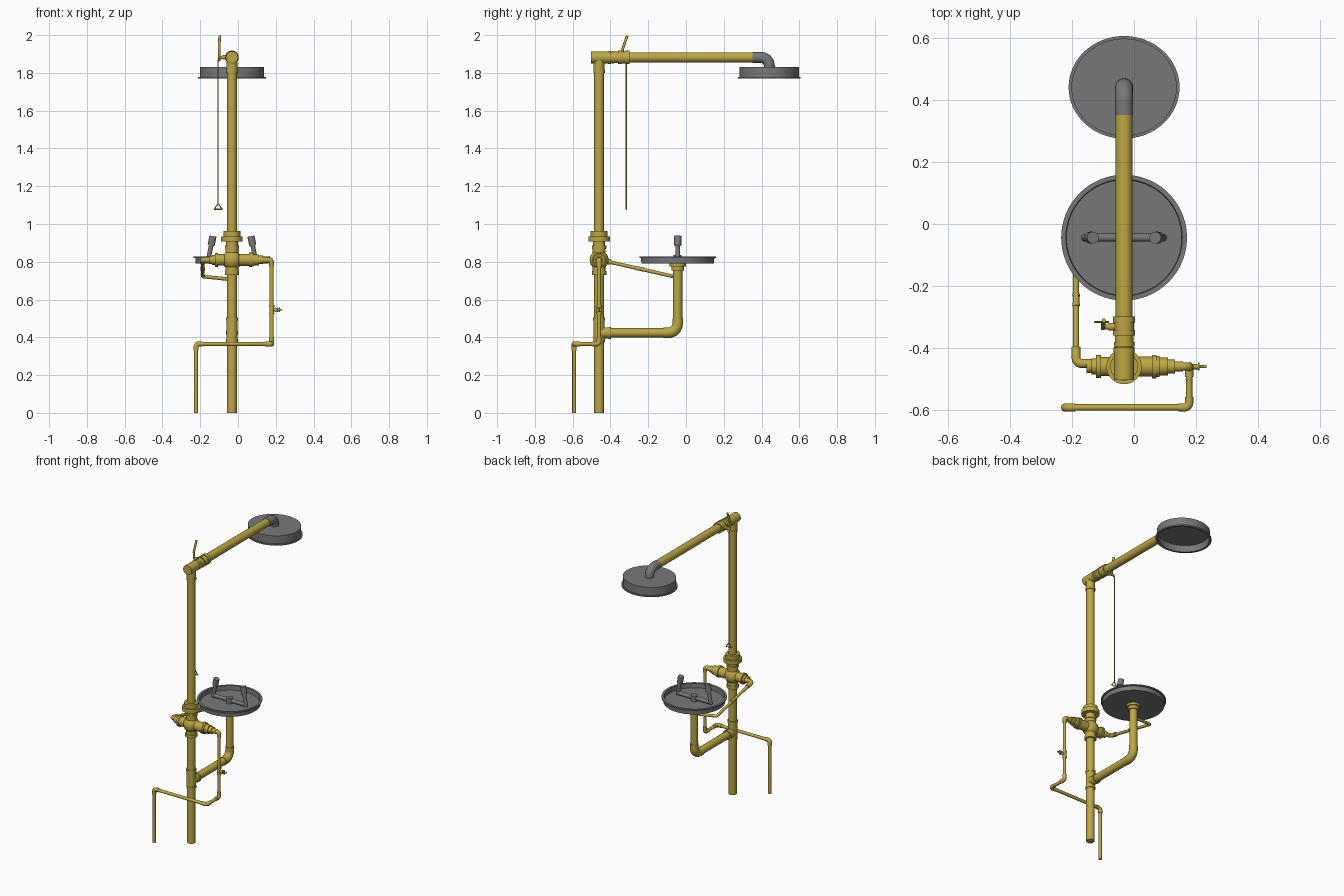
import bpy, bmesh, math
from mathutils import Vector

if "Cube" in bpy.data.objects:
    bpy.data.objects.remove(bpy.data.objects["Cube"])

yellow = bpy.data.materials.new("yellow_paint")
yellow.diffuse_color = (0.50, 0.39, 0.055, 1)
yellow.use_nodes = True
yellow.node_tree.nodes["Principled BSDF"].inputs["Base Color"].default_value = yellow.diffuse_color
grey = bpy.data.materials.new("dark_grey")
grey.diffuse_color = (0.19, 0.19, 0.19, 1)
grey.use_nodes = True
grey.node_tree.nodes["Principled BSDF"].inputs["Base Color"].default_value = grey.diffuse_color
X, Y, Z = (1, 0, 0), (0, 1, 0), (0, 0, 1)
PX, PY = -0.032, -0.46      # main post position
BY, HY = -0.044, 0.441      # bowl and shower head centres
ARM = 1.882                 # height of the shower arm


def finish(obj, mat):
    obj.data.materials.append(mat)
    bpy.ops.object.select_all(action='DESELECT')
    obj.select_set(True)
    bpy.context.view_layer.objects.active = obj
    bpy.ops.object.shade_smooth_by_angle(angle=math.radians(35))
    return obj


def lathe(name, origin, axis, profile, mat=yellow, n=32, squash=1.0):
    """Revolve (distance along axis, radius) points; both ends are closed."""
    bm = bmesh.new()
    rot = Vector(Z).rotation_difference(Vector(axis))
    rings = []
    for t, r in profile:
        rings.append([bm.verts.new(rot @ Vector((r * math.cos(2 * math.pi * i / n),
                      squash * r * math.sin(2 * math.pi * i / n), t)) + Vector(origin)) for i in range(n)])
    for a, b in zip(rings, rings[1:]):
        for i in range(n):
            j = (i + 1) % n
            bm.faces.new((a[i], a[j], b[j], b[i]))
    for ring, (t, r) in ((rings[0], profile[0]), (rings[-1], profile[-1])):
        if r > 0:
            bm.faces.new(ring)
    bmesh.ops.remove_doubles(bm, verts=bm.verts, dist=1e-5)
    bmesh.ops.recalc_face_normals(bm, faces=bm.faces)
    me = bpy.data.meshes.new(name)
    bm.to_mesh(me)
    bm.free()
    obj = bpy.data.objects.new(name, me)
    bpy.context.collection.objects.link(obj)
    return finish(obj, mat)


def steps(name, origin, axis, bands, mat=yellow):
    """Stepped fitting from (start, end, radius) bands."""
    return lathe(name, origin, axis, [p for a, b, r in bands for p in ((a, r), (b, r))], mat)


def tube(name, points, radius, bend=0.0, mat=yellow, res=6):
    """Round pipe through points with circular bends at the corners."""
    pts = [Vector(p) for p in points]
    path = [pts[0]]
    for a, p, b in zip(pts, pts[1:], pts[2:]):
        u, v = (a - p).normalized(), (b - p).normalized()
        half = u.angle(v) / 2
        if bend == 0:
            path.append(p)
            continue
        c = p + (u + v).normalized() * bend / math.sin(half)
        t = bend / math.tan(half)
        s, e = (p + u * t - c).normalized(), (p + v * t - c).normalized()
        path += [c + s.slerp(e, k / 8) * bend for k in range(9)]
    path.append(pts[-1])
    cu = bpy.data.curves.new(name, 'CURVE')
    cu.dimensions = '3D'
    cu.bevel_depth, cu.bevel_resolution, cu.use_fill_caps = radius, res, True
    sp = cu.splines.new('POLY')
    sp.points.add(len(path) - 1)
    for q, p in zip(sp.points, path):
        q.co = (*p, 1)
    obj = bpy.data.objects.new(name, cu)
    bpy.context.collection.objects.link(obj)
    bpy.ops.object.select_all(action='DESELECT')
    obj.select_set(True)
    bpy.context.view_layer.objects.active = obj
    bpy.ops.object.convert(target='MESH')
    return finish(bpy.context.view_layer.objects.active, mat)


# Main post, with lower tee, cross, union and top tee
steps("main_post", (PX, PY, 0), Z, [(0, 1.885, 0.026)])
steps("lower_tee", (PX, PY, 0), Z, [(0.375, 0.39, 0.031), (0.39, 0.49, 0.029), (0.49, 0.505, 0.032)])
steps("post_union", (PX, PY, 0), Z, [(0.73, 0.75, 0.038), (0.75, 0.87, 0.034), (0.87, 0.885, 0.038),
      (0.885, 0.908, 0.032), (0.908, 0.935, 0.057), (0.935, 0.962, 0.045)])
steps("top_tee_neck", (PX, PY, 0), Z, [(1.80, 1.815, 0.031), (1.815, ARM, 0.029)])
steps("top_tee", (PX, -0.503, ARM), Y, [(0, 0.09, 0.032), (0.09, 0.105, 0.034)])
lathe("cross_body", (PX, PY, 0.81), Z, [(0.052 * math.sin(a), 0.05 * math.cos(a))
      for a in [math.radians(d) for d in range(-60, 61, 15)]])

# Side outlets of the cross
steps("left_outlet", (PX, PY, 0.81), (-1, 0, 0), [(0, 0.075, 0.031), (0.075, 0.09, 0.037),
      (0.09, 0.105, 0.026), (0.105, 0.122, 0.021)])
steps("right_outlet", (PX, PY, 0.81), X, [(0, 0.09, 0.032), (0.09, 0.105, 0.038), (0.105, 0.115, 0.034),
      (0.115, 0.142, 0.029), (0.142, 0.165, 0.022), (0.165, 0.19, 0.016)])

# Shower arm and its pull valve
steps("shower_arm", (PX, -0.42, ARM), Y, [(0, 0.775, 0.027)])
steps("shower_valve", (PX, 0, ARM), Y, [(-0.395, -0.38, 0.033), (-0.38, -0.36, 0.03),
      (-0.36, -0.342, 0.036), (-0.342, -0.32, 0.032), (-0.32, -0.298, 0.036)])
steps("valve_stem", (PX, -0.332, ARM), (-1, 0, 0), [(0, 0.05, 0.012), (0.05, 0.072, 0.008)])
tube("valve_lever", [(-0.1, -0.315, 1.866), (-0.1, -0.334, 1.885), (-0.1, -0.336, 1.925),
     (-0.097, -0.311, 1.997)], 0.007)
tube("pull_rod", [(-0.105, -0.316, 1.87), (-0.105, -0.316, 1.105)], 0.003, res=2)
corners = [(-0.105, -0.316, 1.108), (-0.127, -0.316, 1.078), (-0.083, -0.316, 1.078)]
for i in range(3):
    tube(f"pull_handle_{i}", [corners[i], corners[(i + 1) % 3]], 0.003, res=2)

# Shower elbow and hollow head
tube("shower_elbow", [(PX, 0.352, ARM), (PX, HY, ARM), (PX, HY, 1.825)], 0.029, 0.045, grey)
lathe("shower_head", (PX, HY, 0), Z, [(1.832, 0), (1.832, 0.17), (1.778, 0.17), (1.778, 0.179),
      (1.769, 0.179), (1.769, 0.164), (1.815, 0.164), (1.815, 0)], grey, 64, 0.925)

# Eyewash bowl and supply pipe
lathe("bowl", (PX, BY, 0), Z, [(0.79, 0), (0.79, 0.192), (0.819, 0.194), (0.819, 0.203), (0.827, 0.203),
      (0.827, 0.188), (0.797, 0.186), (0.797, 0)], grey, 64)
tube("bowl_pipe", [(PX, PY, 0.424), (PX, BY, 0.424), (PX, BY, 0.79)], 0.025, 0.05)
tube("bowl_elbow", [(PX, BY - 0.075, 0.424), (PX, BY, 0.424), (PX, BY, 0.5)], 0.028, 0.05)
steps("tee_branch", (PX, PY, 0.424), Y, [(0, 0.05, 0.029), (0.05, 0.063, 0.032)])
steps("bowl_flange", (PX, BY, 0), Z, [(0.755, 0.775, 0.034), (0.775, 0.792, 0.043)])

# Eyewash spray bar and nozzles
steps("spray_hub", (PX, BY, 0), Z, [(0.795, 0.835, 0.021)], grey)
tube("spray_bar", [(PX - 0.122, BY, 0.816), (PX + 0.122, BY, 0.816)], 0.013, 0, grey)
for side, name in ((-1, "left"), (1, "right")):
    base = Vector((PX + side * 0.124, BY, 0.816))
    tip = Vector((PX + side * 0.100, BY, 0.938))
    steps(f"{name}_nozzle", base, (tip - base).normalized(),
          [(-0.01, 0.07, 0.012), (0.07, 0.074, 0.015), (0.074, 0.122, 0.019)], grey)

# Thin feed from the cross to the bowl pipe
feed = [(-0.14, PY + 0.01, 0.81), (-0.187, PY + 0.01, 0.81), (-0.187, -0.41, 0.8),
        (-0.187, -0.065, 0.722), (PX, BY, 0.706)]
tube("bowl_feed", feed, 0.0095, 0.012)
tube("feed_elbow", [(-0.135, PY + 0.01, 0.81), (-0.187, PY + 0.01, 0.81), (-0.187, -0.398, 0.798)],
     0.0145, 0.018)
d = (Vector(feed[3]) - Vector(feed[2])).normalized()
steps("feed_coupling", (-0.187, -0.245, 0.763), d, [(-0.02, -0.012, 0.012), (-0.012, 0.012, 0.0105),
      (0.012, 0.02, 0.012)])

# Drain line: down, back, across and to the floor
line = [(0.15, PY, 0.81), (0.178, PY, 0.81), (0.178, PY, 0.365), (0.178, -0.592, 0.365),
        (-0.222, -0.592, 0.365), (-0.222, -0.592, 0)]
tube("drain_line", line, 0.0105, 0.016)
for i in range(1, 5):
    a, p, b = (Vector(q) for q in line[i - 1:i + 2])
    ra, rb = min(0.034, (a - p).length), 0.034
    tube(f"drain_elbow_{i}", [p + (a - p).normalized() * ra, p, p + (b - p).normalized() * rb],
         0.0135, 0.016)

# Small drain cock on the line
steps("drain_cock_body", (0.178, PY, 0), Z, [(0.52, 0.53, 0.014), (0.53, 0.56, 0.0125), (0.56, 0.57, 0.014)])
steps("drain_cock_stem", (0.178, PY, 0.546), X, [(0, 0.028, 0.009), (0.028, 0.034, 0.013), (0.034, 0.056, 0.005)])
steps("drain_cock_handle", (0.218, PY, 0.533), Z, [(0, 0.026, 0.004)])
